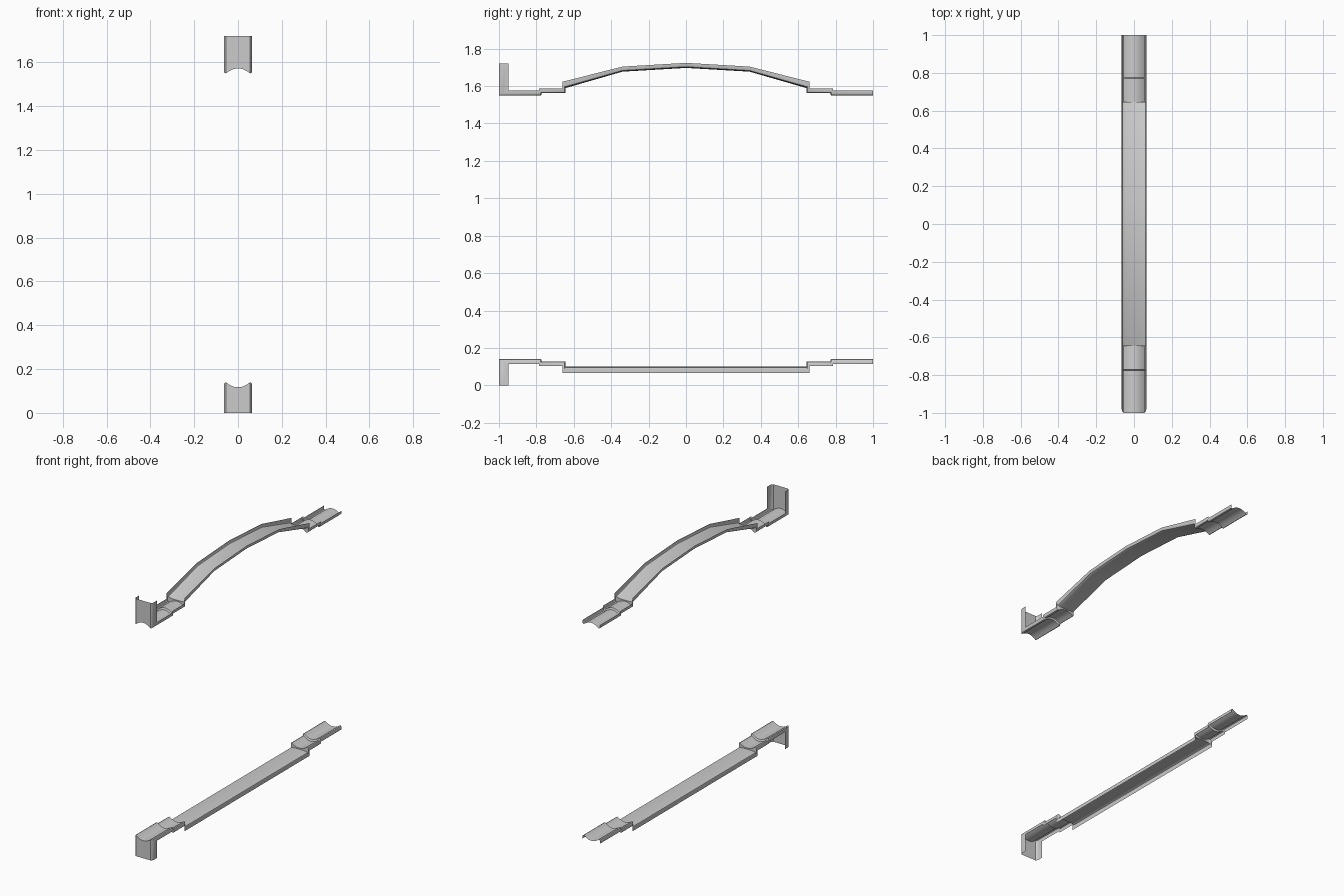
import bpy
import math

cube = bpy.data.objects.get("Cube")
if cube:
    bpy.data.objects.remove(cube, do_unlink=True)

grey = bpy.data.materials.new("light_grey")
grey.use_nodes = True
grey.diffuse_color = (0.6, 0.6, 0.6, 1)
grey.node_tree.nodes["Principled BSDF"].inputs["Base Color"].default_value = (0.6, 0.6, 0.6, 1)

HALF = 0.065     # half width of the rail
RIDGE = 0.055    # where the face rounds over into the side walls
SEGMENTS = 12


def section():
    """Channel section: (x, depth towards wall edge, share of the hollow)."""
    left = [(-HALF, 1, 0), (-HALF, 0.35, 0), (-0.062, 0.13, 0)]
    face = []
    for i in range(SEGMENTS + 1):
        u = 2 * i / SEGMENTS - 1
        face.append((u * RIDGE, 0, 1 - u * u))
    return left + face + [(-x, t, d) for x, t, d in reversed(left)]


def rail(name, base, direction, lip, middle):
    """Sweep the channel along stations (face y, face z, wall y, wall z, hollow)."""
    # stepped end, from the tip towards the middle
    end = [(-0.775, 0, -0.785, -0.025, 0.023),
           (-0.77, -0.012, -0.785, -0.037, 0.023),
           (-0.645, -0.012, -0.66, -0.037, 0.02),
           (-0.645, -0.042, -0.66, -0.073, -0.003)]
    front = [(-1, -lip, -0.95, -lip, 0), (-1, 0, -0.95, -0.025, 0.023)] + end
    back = [(-a, b, -c, d, e) for a, b, c, d, e in reversed(end)]
    back.append((1, 0, 1, -0.025, 0.023))
    stations = front + middle + back

    profile = section()
    n = len(profile)
    verts, faces = [], []
    for fy, fz, wy, wz, hollow in stations:
        for x, t, share in profile:
            z = fz + (wz - fz) * t - hollow * share
            verts.append((x, fy + (wy - fy) * t, base + direction * z))
    for i in range(len(stations) - 1):
        for j in range(n - 1):
            a = i * n + j
            quad = (a, a + 1, a + n + 1, a + n)
            faces.append(quad if direction > 0 else quad[::-1])

    mesh = bpy.data.meshes.new(name)
    mesh.from_pydata(verts, [], faces)
    mesh.materials.append(grey)
    obj = bpy.data.objects.new(name, mesh)
    bpy.context.collection.objects.link(obj)
    bpy.ops.object.select_all(action='DESELECT')
    obj.select_set(True)
    bpy.context.view_layer.objects.active = obj
    bpy.ops.object.shade_smooth_by_angle(angle=math.radians(35))
    return obj


# straight rail at the bottom, lip turned down
rail("lower_rail", 0.14, 1, 0.14, [])

# arched rail at the top, turned over so its lip points up
arch = [(y, z, y, z - 0.024, -0.003) for y, z in ((-0.34, -0.13), (0, -0.15), (0.34, -0.13))]
rail("upper_arched_rail", 1.55, -1, 0.17, arch)
